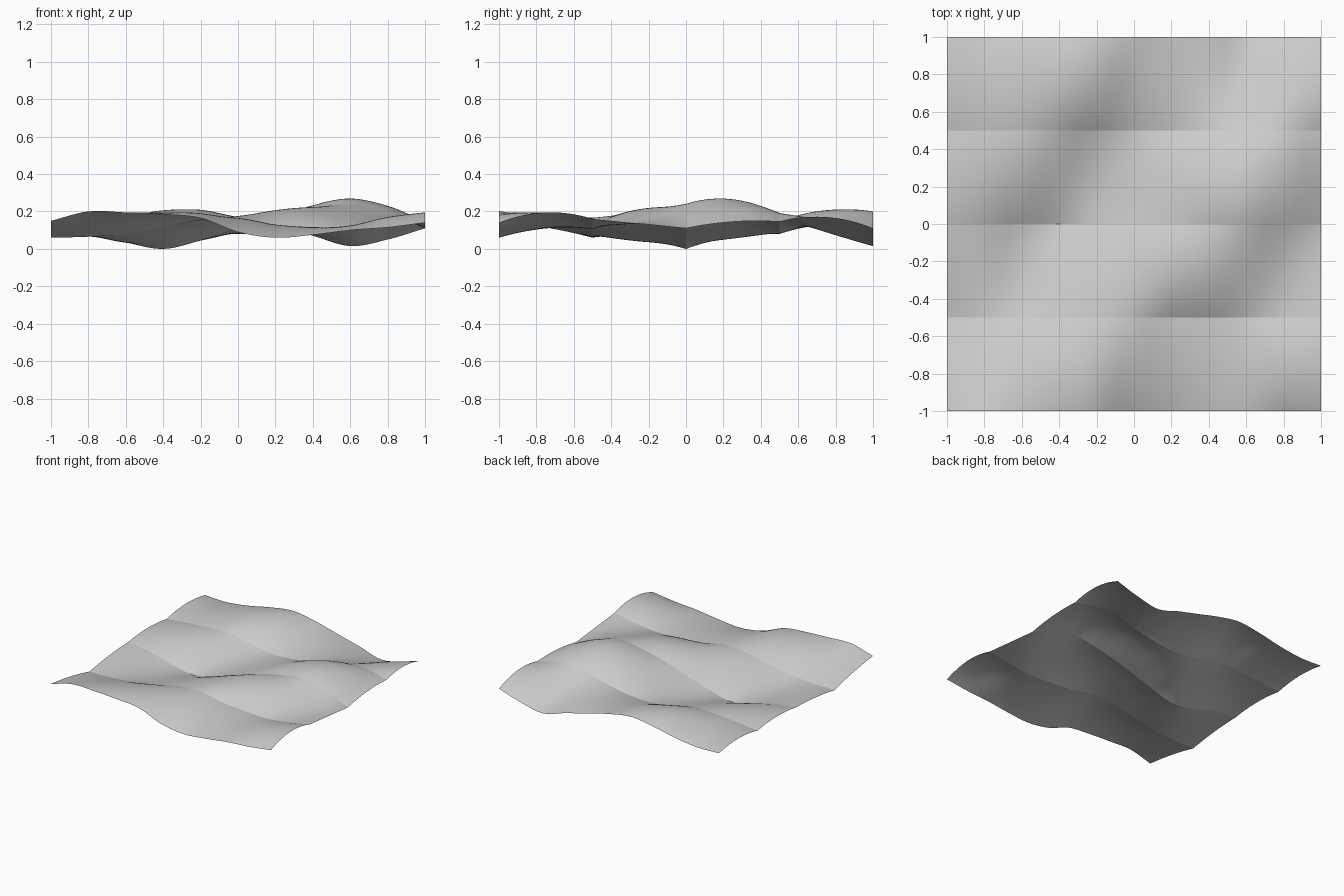
import bpy
import bmesh

# Remove the default cube
default_cube = bpy.data.objects.get("Cube")
if default_cube:
    bpy.data.objects.remove(default_cube, do_unlink=True)

# Evenly spaced height profiles running left to right, listed front to back
HEIGHT_UNIT = 0.005
profiles = [
    [30, 40, 39, 37, 33, 18, 12, 15, 20, 23, 28],
    [23, 28, 33, 37, 38, 30, 23, 22, 25, 34, 39],
    [12, 13, 16, 23, 31, 33, 26, 23, 21, 25, 32],
    [19, 14, 8, 13, 24, 34, 41, 42, 36, 28, 27],
    [22, 17, 7, 0, 9, 22, 34, 43, 48, 38, 22],
    [26, 27, 24, 16, 11, 18, 31, 45, 53, 46, 29],
    [22, 26, 29, 29, 20, 16, 19, 27, 36, 38, 29],
    [28, 29, 34, 41, 39, 29, 25, 21, 18, 28, 34],
    [23, 22, 27, 35, 40, 34, 24, 14, 3, 10, 22],
]
BANDS = (len(profiles) - 1) // 2
SEGMENTS = 120


def smooth_sample(row, u):
    """Smooth curve through a profile, with u running from zero to one."""
    last = len(row) - 1
    position = u * last
    i = min(int(position), last - 1)
    t = position - i
    b, c = row[i], row[i + 1]
    a = row[i - 1] if i > 0 else 2 * b - c
    d = row[i + 2] if i + 2 <= last else 2 * c - b
    tangent_b, tangent_c = (c - a) / 2, (d - b) / 2
    blend = t * t * (3 - 2 * t)
    return (b + (c - b) * blend
            + tangent_b * t * (1 - t) ** 2
            - tangent_c * t * t * (1 - t))


def surface_height(x, y):
    """Each band is an arch through three profiles, creased where bands meet."""
    u = min(max((x + 1) / 2, 0), 1)
    v = min(max((y + 1) / 2, 0), 1) * BANDS
    band = min(int(v + 1e-4), BANDS - 1)
    t = v - band
    front, middle, back = (smooth_sample(row, u)
                           for row in profiles[2 * band:2 * band + 3])
    arch = (front * (1 - t) * (1 - 2 * t)
            + middle * 4 * t * (1 - t)
            + back * t * (2 * t - 1))
    return arch * HEIGHT_UNIT


def on_crease(vert):
    """True where a vertex lies on a line between two bands."""
    v = (vert.co.y + 1) / 2 * BANDS
    return abs(v - round(v)) < 1e-3


# Wavy sheet
bm = bmesh.new()
bmesh.ops.create_grid(bm, x_segments=SEGMENTS, y_segments=SEGMENTS, size=1)
for vert in bm.verts:
    vert.co.z = surface_height(vert.co.x, vert.co.y)
lowest = min(vert.co.z for vert in bm.verts)
for vert in bm.verts:
    vert.co.z -= lowest

# Smooth faces with sharp creases between the bands
for face in bm.faces:
    face.smooth = True
for edge in bm.edges:
    edge.smooth = not all(on_crease(vert) for vert in edge.verts)

mesh = bpy.data.meshes.new("wavy_sheet")
bm.to_mesh(mesh)
bm.free()
sheet = bpy.data.objects.new("wavy_sheet", mesh)
bpy.context.collection.objects.link(sheet)

# Plain light grey surface
grey = bpy.data.materials.new("light_grey")
grey.use_nodes = True
colour = (0.6, 0.6, 0.6, 1)
grey.diffuse_color = colour
shader = next(n for n in grey.node_tree.nodes if n.type == "BSDF_PRINCIPLED")
shader.inputs["Base Color"].default_value = colour
mesh.materials.append(grey)
